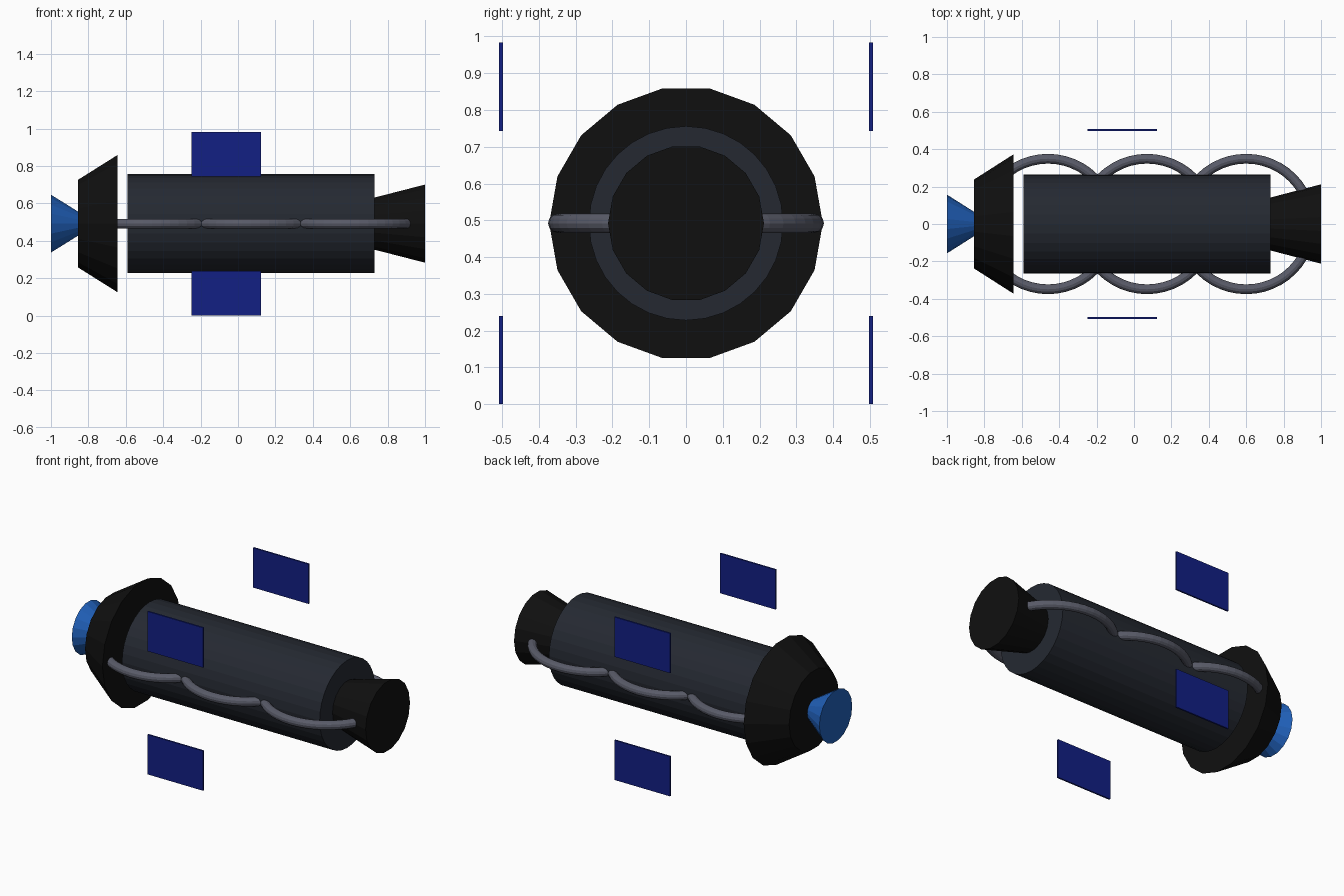
import bpy, bmesh
from math import cos, sin, tau

if "Cube" in bpy.data.objects:
    bpy.data.objects.remove(bpy.data.objects["Cube"])

AXIS_Z = 0.492


def material(name, rgb):
    m = bpy.data.materials.new(name)
    m.diffuse_color = (*rgb, 1)
    m.use_nodes = True
    m.node_tree.nodes["Principled BSDF"].inputs["Base Color"].default_value = m.diffuse_color
    return m


HULL = material("dark_hull", (0.018, 0.022, 0.031))
BLACK = material("black", (0.005, 0.005, 0.005))
BLUE = material("engine_blue", (0.015, 0.12, 0.50))
PANEL = material("panel_blue", (0.006, 0.014, 0.23))
METAL = material("ring_metal", (0.10, 0.105, 0.14))


def frustum(name, x0, r0, x1, r1, sides, mat):
    """Capped, flat-faced frustum lying along x, with a corner on the y axis."""
    bm = bmesh.new()
    rings = []
    for x, r in ((x0, r0), (x1, r1)):
        rings.append([bm.verts.new((x, r * cos(tau * i / sides), r * sin(tau * i / sides)))
                      for i in range(sides)])
    a, b = rings
    bm.faces.new(a)
    bm.faces.new(b)
    for i in range(sides):
        j = (i + 1) % sides
        bm.faces.new((a[i], a[j], b[j], b[i]))
    bmesh.ops.recalc_face_normals(bm, faces=bm.faces)
    mesh = bpy.data.meshes.new(name)
    bm.to_mesh(mesh)
    bm.free()
    mesh.materials.append(mat)
    ob = bpy.data.objects.new(name, mesh)
    ob.location.z = AXIS_Z
    bpy.context.collection.objects.link(ob)


# Main hull, nose, tail shroud and engine nozzle
frustum("hull", -0.59, 0.264, 0.73, 0.264, 32, HULL)
frustum("nose", 0.72, 0.139, 1.0, 0.212, 18, BLACK)
frustum("tail_shroud", -0.855, 0.238, -0.645, 0.372, 18, BLACK)
frustum("engine_nozzle", -1.0, 0.157, -0.85, 0.062, 18, BLUE)

# Three overlapping rings lying flat around the hull
for i, x in enumerate((-0.46, 0.07, 0.60)):
    bpy.ops.mesh.primitive_torus_add(location=(x, 0, AXIS_Z), major_radius=0.349,
                                     minor_radius=0.026, major_segments=48, minor_segments=12)
    ring = bpy.context.object
    ring.name = f"ring_{i + 1}"
    ring.data.materials.append(METAL)

# Four free-standing solar panels
for side, y in (("front", -0.503), ("back", 0.503)):
    for level, z in (("lower", 0.12), ("upper", 0.863)):
        bpy.ops.mesh.primitive_cube_add(size=1, location=(-0.063, y, z))
        panel = bpy.context.object
        panel.name = f"solar_panel_{side}_{level}"
        panel.scale = (0.372, 0.01, 0.24)
        panel.data.materials.append(PANEL)
